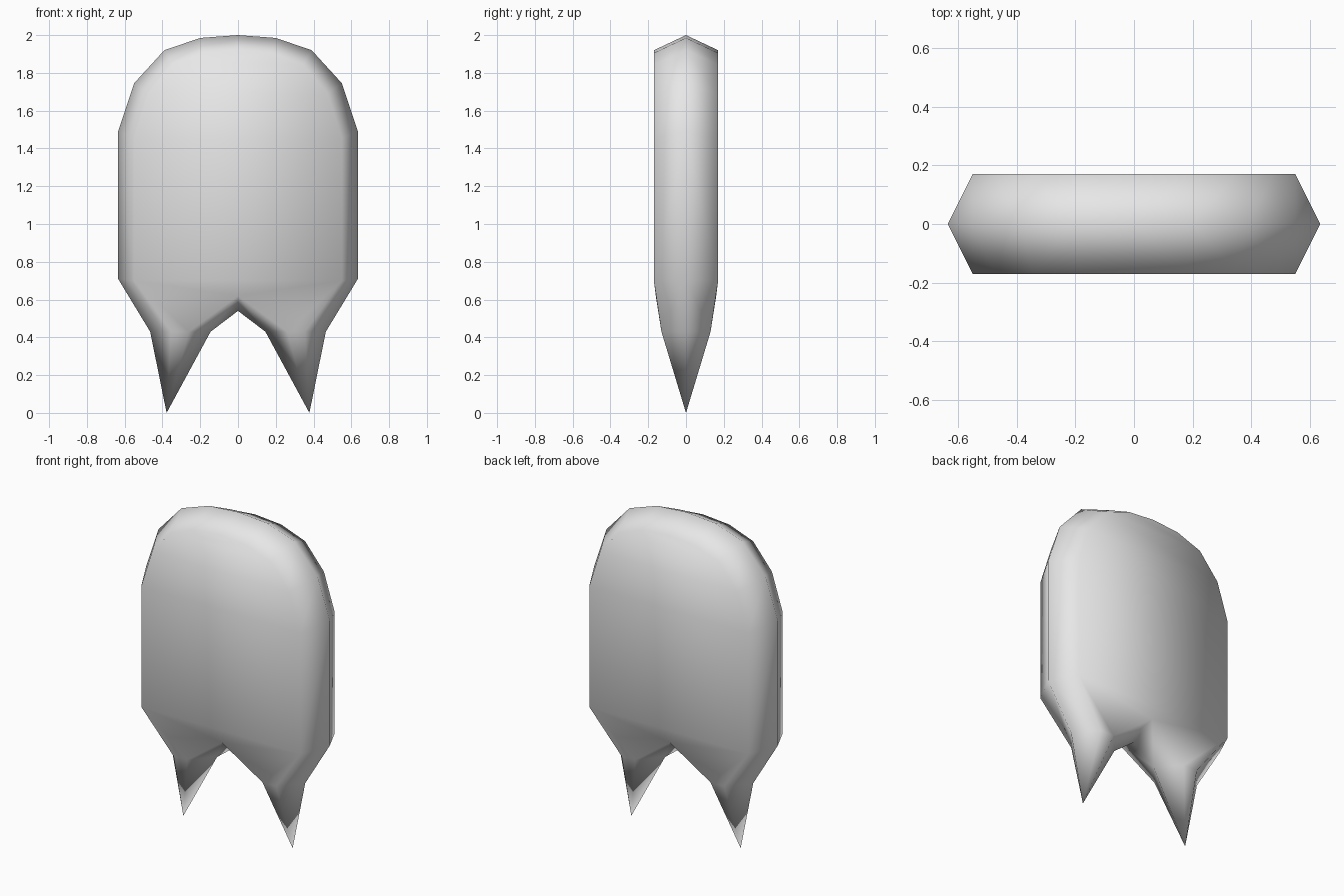
import bpy
import bmesh

cube = bpy.data.objects.get("Cube")
if cube:
    bpy.data.objects.remove(cube, do_unlink=True)

# One half of the outer rim: crown centre, side, root tip, fork
RIM = [(0, 2.0), (0.2, 1.985), (0.39, 1.92), (0.55, 1.745), (0.635, 1.49),
       (0.635, 0.71), (0.465, 0.43), (0.378, 0), (0.145, 0.43), (0, 0.54)]
# Matching outline of the raised face, with its depth
FACE = [(0, 1.92, 0.17), (0.18, 1.905, 0.17), (0.345, 1.845, 0.17),
        (0.475, 1.69, 0.17), (0.55, 1.455, 0.17), (0.55, 0.7, 0.17),
        (0.355, 0.43, 0.13), (0.378, 0, 0), (0.26, 0.43, 0.13), (0, 0.62, 0.16)]

bm = bmesh.new()


def add_face(points):
    bm.faces.new([bm.verts.new(p) for p in points])


def rim(i, sx):
    x, z = RIM[i]
    return (sx * x, 0, z)


def face(i, sx, sy):
    x, z, y = FACE[i]
    return (sx * x, sy * y, z)


for sy in (-1, 1):
    for sx in (-1, 1):
        # Bevelled border between rim and face
        for i in range(len(RIM) - 1):
            quad = [rim(i, sx), rim(i + 1, sx), face(i + 1, sx, sy), face(i, sx, sy)]
            add_face(list(dict.fromkeys(quad)))
        # Root shoulder and root point
        add_face([face(i, sx, sy) for i in (5, 6, 8, 9)])
        add_face([face(i, sx, sy) for i in (6, 7, 8)])
    # Broad body face, in strips from side to side
    add_face([face(0, 1, sy), face(1, 1, sy), face(1, -1, sy)])
    for i in range(1, 5):
        add_face([face(i, 1, sy), face(i + 1, 1, sy),
                  face(i + 1, -1, sy), face(i, -1, sy)])
    add_face([face(5, 1, sy), face(9, 1, sy), face(5, -1, sy)])

bmesh.ops.remove_doubles(bm, verts=bm.verts, dist=0.0005)
bmesh.ops.recalc_face_normals(bm, faces=bm.faces)
for f in bm.faces:
    f.smooth = True

mesh = bpy.data.meshes.new("tooth")
bm.to_mesh(mesh)
bm.free()
tooth = bpy.data.objects.new("tooth", mesh)
bpy.context.collection.objects.link(tooth)

# Plain light grey
grey = bpy.data.materials.new("light_grey")
grey.use_nodes = True
colour = (0.8, 0.8, 0.8, 1)
grey.diffuse_color = colour
grey.node_tree.nodes["Principled BSDF"].inputs["Base Color"].default_value = colour
mesh.materials.append(grey)
